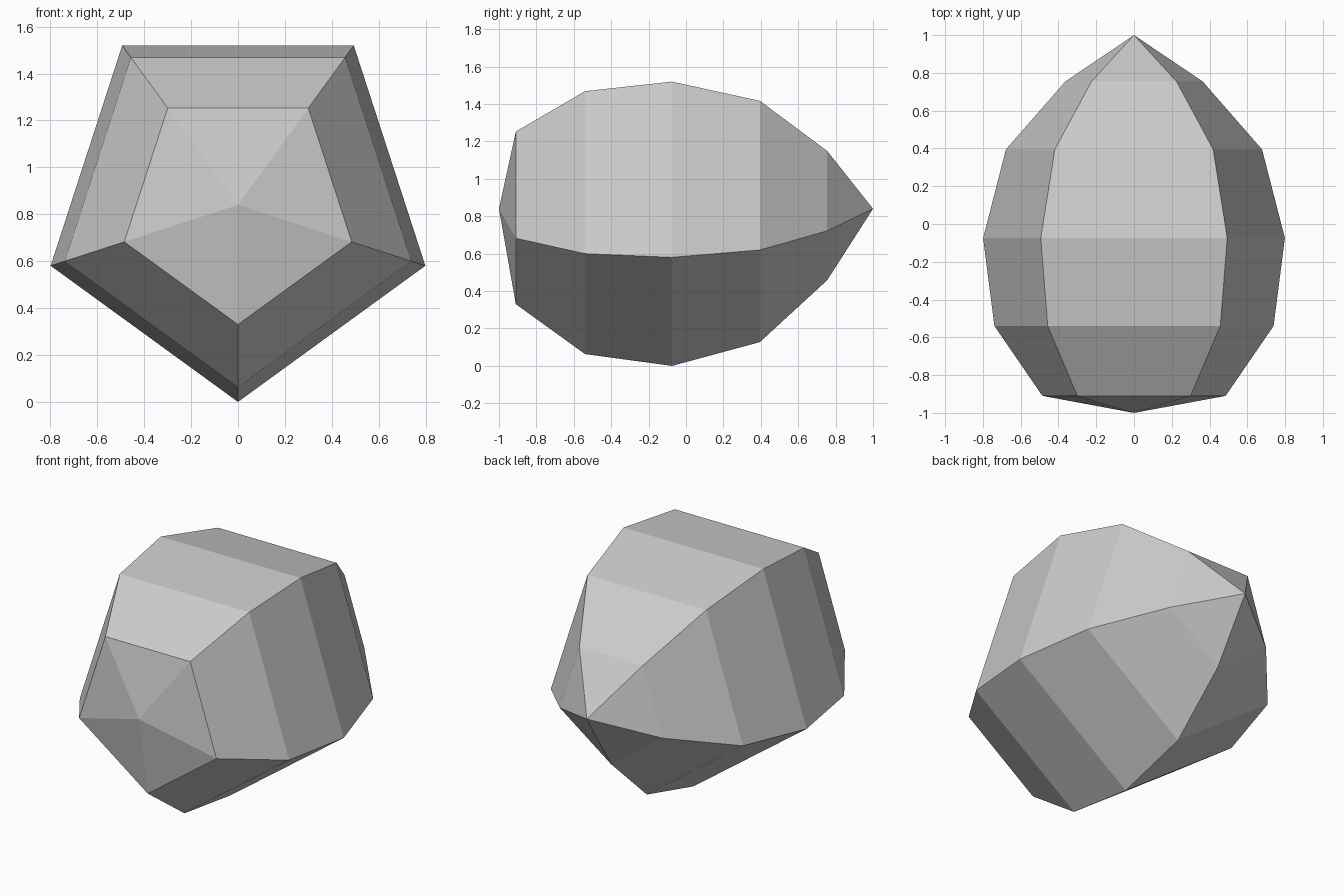
import bpy
import bmesh
from math import sin, cos, tau

cube = bpy.data.objects.get("Cube")
if cube:
    bpy.data.objects.remove(cube, do_unlink=True)

SIDES = 5
CENTRE_Z = 0.84
# Rings along the body from front to back: (y, radius)
RINGS = [(-0.91, 0.51), (-0.54, 0.777), (-0.075, 0.84), (0.395, 0.713), (0.755, 0.382)]

# Plain grey stone
grey = bpy.data.materials.new("stone_grey")
grey.use_nodes = True
colour = (0.6, 0.6, 0.6, 1)
grey.diffuse_color = colour
grey.node_tree.nodes["Principled BSDF"].inputs["Base Color"].default_value = colour

bm = bmesh.new()


def ring(y, radius):
    """Pentagon with one corner pointing straight down."""
    angles = [tau * i / SIDES for i in range(SIDES)]
    return [bm.verts.new((radius * sin(a), y, CENTRE_Z - radius * cos(a))) for a in angles]


# Five-sided faceted body, closed to a blunt front and a sharp back tip
loops = [ring(y, r) for y, r in RINGS]
front_tip = bm.verts.new((0, -1, CENTRE_Z))
back_tip = bm.verts.new((0, 1, CENTRE_Z))
for i in range(SIDES):
    j = (i + 1) % SIDES
    for a, b in zip(loops, loops[1:]):
        bm.faces.new((a[i], a[j], b[j], b[i]))
    bm.faces.new((front_tip, loops[0][j], loops[0][i]))
    bm.faces.new((back_tip, loops[-1][i], loops[-1][j]))
bmesh.ops.recalc_face_normals(bm, faces=bm.faces)

mesh = bpy.data.meshes.new("faceted_body")
bm.to_mesh(mesh)
bm.free()
mesh.materials.append(grey)
body = bpy.data.objects.new("faceted_body", mesh)
bpy.context.collection.objects.link(body)
